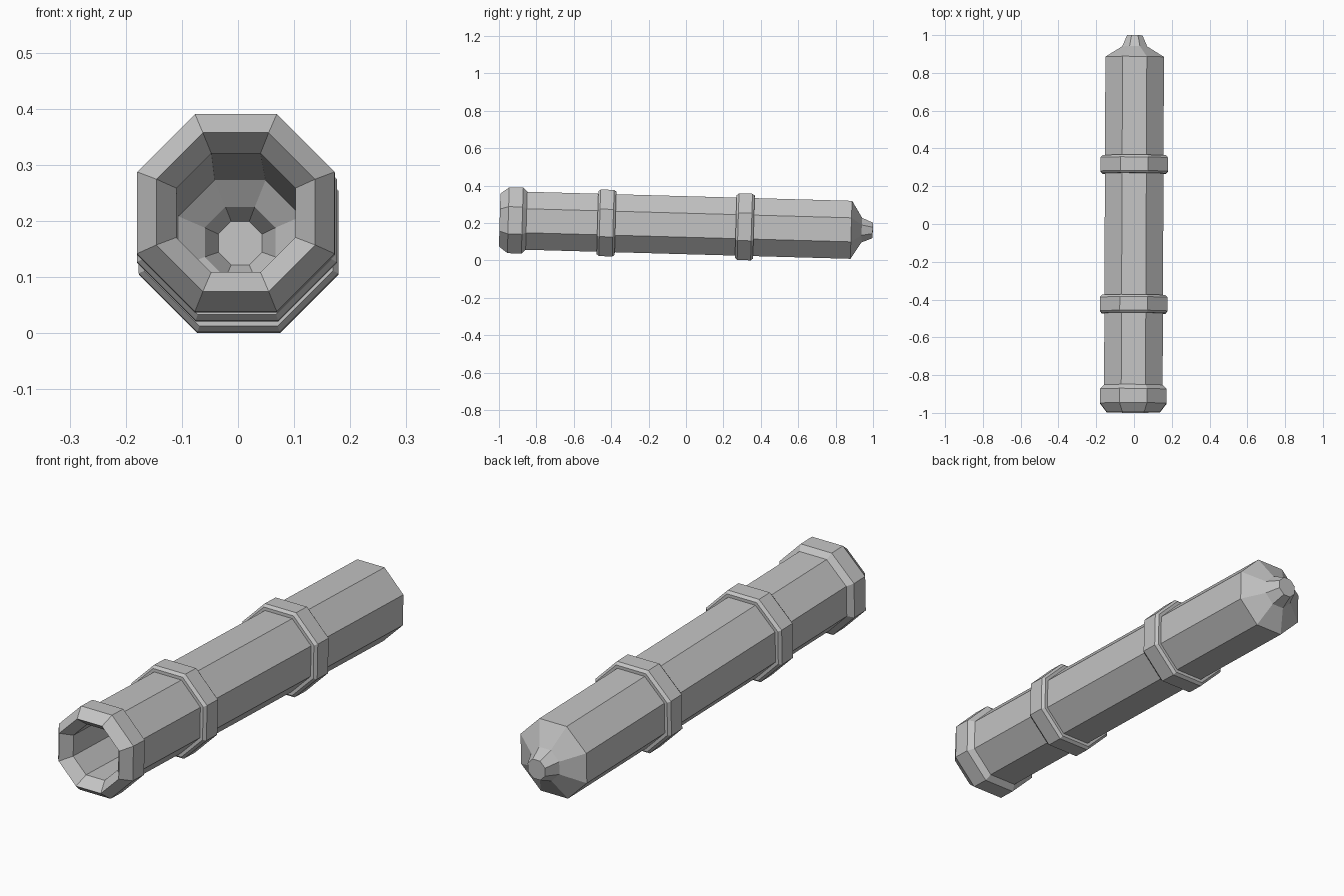
import bpy
import bmesh
import math
from mathutils import Euler, Matrix

cube = bpy.data.objects.get("Cube")
if cube:
    bpy.data.objects.remove(cube, do_unlink=True)

SIDES = 8
# Slight downward pitch and yaw of the whole barrel
POSE = Matrix.Translation((0, 0, 0.188)) @ Euler((-0.0279, 0, -0.004)).to_matrix().to_4x4()

grey = bpy.data.materials.new("plain grey")
grey.use_nodes = True
colour = (0.55, 0.55, 0.55, 1)
grey.diffuse_color = colour
grey.node_tree.nodes["Principled BSDF"].inputs["Base Color"].default_value = colour


def octagon_lathe(name, profile, loop=False):
    """Sweep (y, apothem) points round the y axis in eight flat sides."""
    bm = bmesh.new()
    rings = []
    for y, apothem in profile:
        r = apothem / math.cos(math.pi / SIDES)
        angles = [(i + 0.5) * math.tau / SIDES for i in range(SIDES)]
        rings.append([bm.verts.new((r * math.cos(a), y, r * math.sin(a))) for a in angles])
    pairs = list(zip(rings, rings[1:]))
    if loop:
        pairs.append((rings[-1], rings[0]))
    else:
        bm.faces.new(rings[0])
        bm.faces.new(rings[-1])
    for a, b in pairs:
        for i in range(SIDES):
            j = (i + 1) % SIDES
            bm.faces.new((a[i], a[j], b[j], b[i]))
    bmesh.ops.recalc_face_normals(bm, faces=bm.faces)
    mesh = bpy.data.meshes.new(name)
    bm.to_mesh(mesh)
    bm.free()
    mesh.materials.append(grey)
    obj = bpy.data.objects.new(name, mesh)
    obj.matrix_world = POSE
    bpy.context.collection.objects.link(obj)
    return obj


# Hollow barrel: bore from the closed end, muzzle lip and collar, body, tapered tip
bore = [(0.992, 0.039), (0.937, 0.063), (0.905, 0.11), (-0.95, 0.106)]
muzzle = [(-0.996, 0.1415), (-0.95, 0.176), (-0.875, 0.176), (-0.853, 0.155)]
body_and_tip = [(0.884, 0.155), (0.94, 0.066), (0.999, 0.041)]
octagon_lathe("barrel", bore + muzzle + body_and_tip)

# Raised bands with chamfered edges
half_band = [(0.048, 0.15), (0.048, 0.168), (0.036, 0.178)]
band = half_band + [(-y, a) for y, a in reversed(half_band)]
for name, centre in (("front_band", -0.425), ("rear_band", 0.315)):
    octagon_lathe(name, [(centre + y, a) for y, a in band], loop=True)
